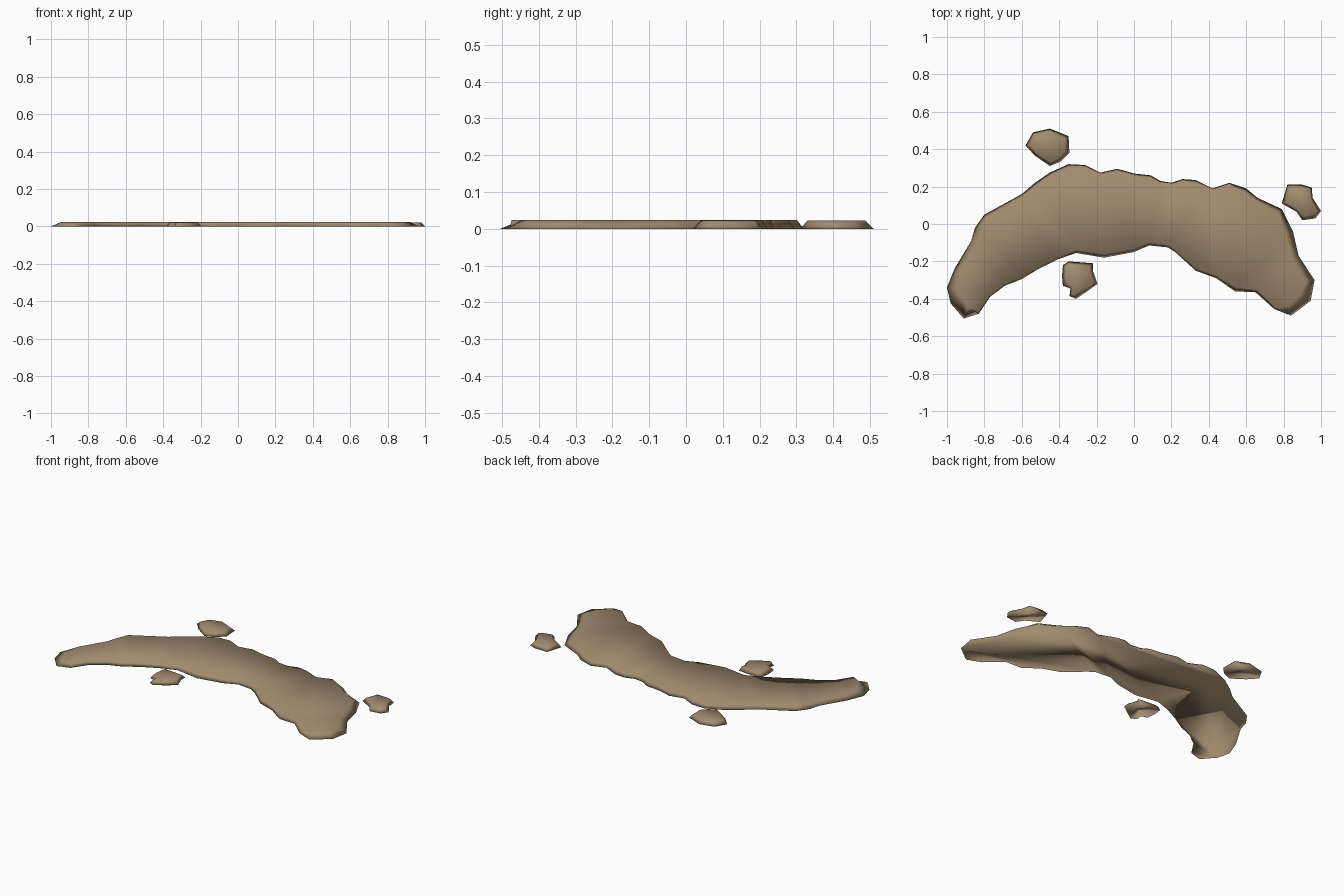
import bpy, bmesh
from mathutils import Vector

if "Cube" in bpy.data.objects:
    bpy.data.objects.remove(bpy.data.objects["Cube"])

earth = bpy.data.materials.new("tan earth")
earth.diffuse_color = (0.36, 0.26, 0.16, 1)
earth.use_nodes = True
earth.node_tree.nodes["Principled BSDF"].inputs["Base Color"].default_value = earth.diffuse_color


def slab(name, pts, centre, scale, height, min_inset):
    """Low slab: ground outline, bevelled in towards centre on the top."""
    base = [Vector(p) for p in pts]
    c = Vector(centre)
    n = len(base)
    top = []
    for i, p in enumerate(base):
        t = base[(i + 1) % n] - base[i - 1]
        inward = Vector((t.y, -t.x)).normalized()      # outline runs clockwise
        pull = Vector(((c.x - p.x) * (1 - scale[0]), (c.y - p.y) * (1 - scale[1])))
        top.append(p + inward * max(pull.dot(inward), min_inset))
    bm = bmesh.new()
    lo = [bm.verts.new((p.x, p.y, 0)) for p in base]
    hi = [bm.verts.new((p.x, p.y, height(p.x))) for p in top]
    bm.faces.new(lo)
    caps = [bm.faces.new(hi[::-1])]
    for i in range(n):
        j = (i + 1) % n
        bm.faces.new((lo[i], hi[i], hi[j], lo[j]))
    bmesh.ops.triangulate(bm, faces=caps)
    bmesh.ops.recalc_face_normals(bm, faces=bm.faces)
    me = bpy.data.meshes.new(name)
    bm.to_mesh(me)
    bm.free()
    me.materials.append(earth)
    for f in me.polygons:
        f.use_smooth = True
    ob = bpy.data.objects.new(name, me)
    bpy.context.collection.objects.link(ob)
    return ob


# curved main bank, clockwise from the left tip
bank = [(-1, -.34), (-.96, -.24), (-.87, -.09), (-.85, -.02), (-.8, .05),
        (-.6, .16), (-.53, .22), (-.45, .275), (-.35, .32), (-.26, .315),
        (-.18, .275), (-.09, .295), (0, .27), (.09, .26), (.14, .23), (.2, .22),
        (.26, .24), (.33, .235), (.42, .19), (.51, .22), (.6, .19), (.66, .14),
        (.79, .08), (.85, -.04), (.88, -.17), (.965, -.3), (.945, -.41),
        (.84, -.49), (.75, -.455), (.65, -.365), (.54, -.36), (.44, -.29),
        (.33, -.25), (.22, -.15), (.18, -.125), (.08, -.115), (0, -.15),
        (-.16, -.18), (-.31, -.155), (-.41, -.19), (-.51, -.24), (-.6, -.295),
        (-.69, -.33), (-.77, -.39), (-.83, -.48), (-.91, -.505), (-.98, -.425)]
slab("main_bank", bank, (0, .08), (.94, .92), lambda x: .0245, .008)

# three small outlying clumps
clumps = {
    "back_clump": ((-.46, .41), [(-.58, .42), (-.54, .49), (-.45, .51), (-.35, .47),
                   (-.345, .38), (-.39, .335), (-.45, .31), (-.53, .365)]),
    "right_clump": ((.89, .12), [(.79, .11), (.82, .21), (.9, .21), (.95, .195),
                    (.955, .14), (1, .07), (.97, .03), (.9, .02), (.87, .065)]),
    "front_clump": ((-.29, -.295), [(-.385, -.28), (-.38, -.22), (-.35, -.2), (-.22, -.21),
                    (-.22, -.25), (-.195, -.32), (-.25, -.36), (-.31, -.4),
                    (-.345, -.385), (-.34, -.345), (-.38, -.33)]),
}
for name, (c, pts) in clumps.items():
    slab(name, pts, c, (.78, .78), lambda x: .022, .004)
